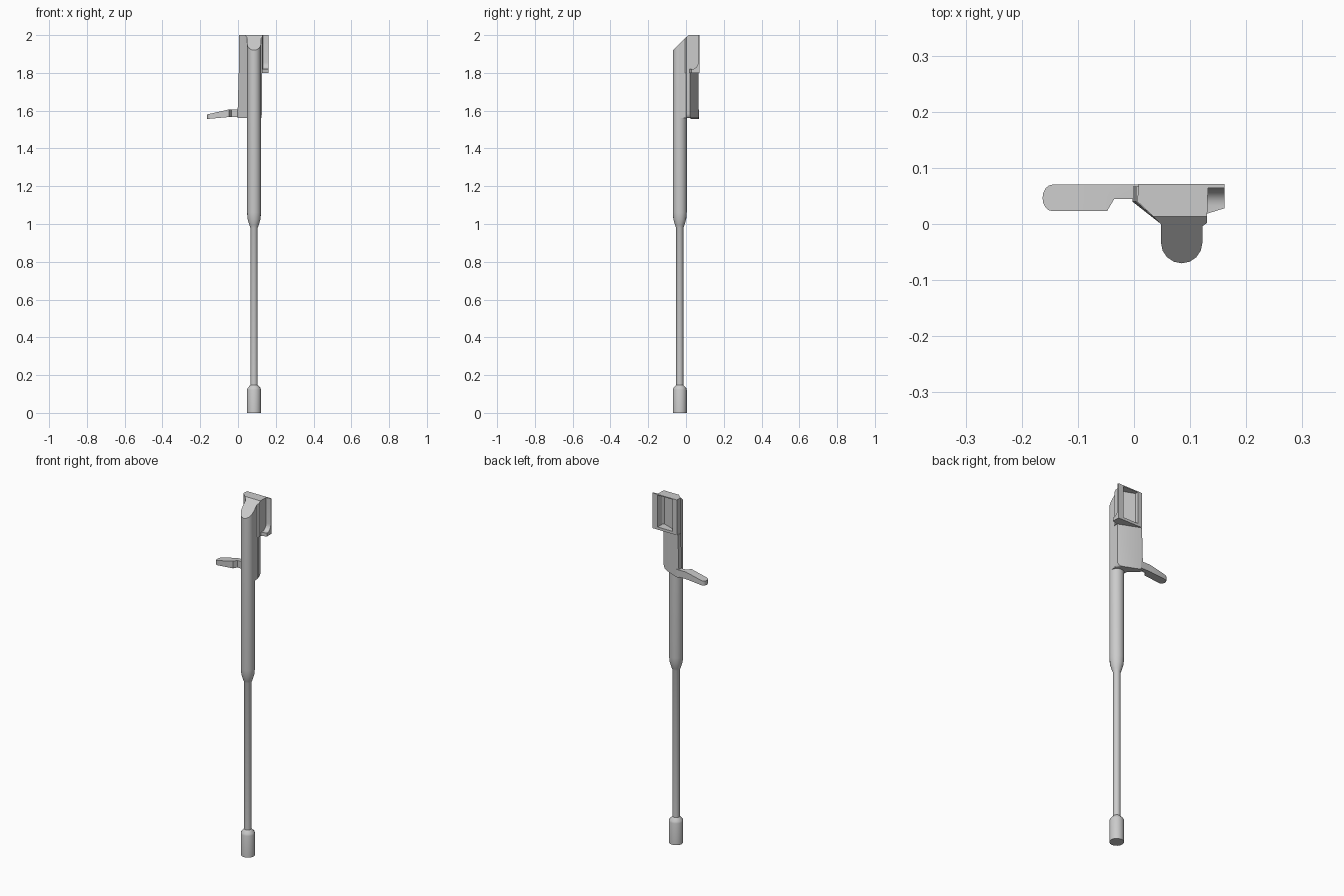
import bpy, bmesh, math
from mathutils import Vector

if "Cube" in bpy.data.objects:
    bpy.data.objects.remove(bpy.data.objects["Cube"])

AX, AY = 0.085, -0.033   # barrel axis


def finish(name, bm, smooth=True):
    bmesh.ops.recalc_face_normals(bm, faces=bm.faces)
    me = bpy.data.meshes.new(name)
    bm.to_mesh(me)
    bm.free()
    ob = bpy.data.objects.new(name, me)
    bpy.context.collection.objects.link(ob)
    if smooth:
        bpy.ops.object.select_all(action='DESELECT')
        ob.select_set(True)
        bpy.context.view_layer.objects.active = ob
        bpy.ops.object.shade_smooth_by_angle(angle=math.radians(35))
    return ob


def prism(points, offset):
    """Extrude a flat polygon of 3D points along an offset."""
    bm = bmesh.new()
    face = bm.faces.new([bm.verts.new(p) for p in points])
    out = bmesh.ops.extrude_face_region(bm, geom=[face])
    bmesh.ops.translate(bm, vec=offset,
                        verts=[g for g in out['geom'] if isinstance(g, bmesh.types.BMVert)])
    return bm


def prism_z(poly, z0, z1):
    return prism([(x, y, z0) for x, y in poly], (0, 0, z1 - z0))


def lathe(profile, sides=16):
    """Stack rings of (radius, z) around the barrel axis, capped at both ends."""
    bm = bmesh.new()
    rings = [[bm.verts.new((AX + r * math.sin(2 * math.pi * i / sides),
                            AY + r * math.cos(2 * math.pi * i / sides), z))
              for i in range(sides)] for r, z in profile]
    for a, b in zip(rings, rings[1:]):
        for i in range(sides):
            j = (i + 1) % sides
            bm.faces.new((a[i], a[j], b[j], b[i]))
    bm.faces.new(rings[0])
    bm.faces.new(rings[-1])
    return bm


def slice_top(bm):
    """Cut the slanted front of the top end and close it."""
    cut = bmesh.ops.bisect_plane(bm, geom=bm.verts[:] + bm.edges[:] + bm.faces[:],
                                 plane_co=(0, 0.013, 2.0),
                                 plane_no=Vector((0, -0.08, 0.083)).normalized(),
                                 clear_outer=True)
    edges = [e for e in cut['geom_cut'] if isinstance(e, bmesh.types.BMEdge)]
    bmesh.ops.holes_fill(bm, edges=edges, sides=0)


# Barrel with muzzle collar, thin tube, taper and thick jacket
bm = lathe([(0.037, 0), (0.037, 0.122), (0.034, 0.132), (0.019, 0.148), (0.019, 0.98),
            (0.024, 0.992), (0.034, 1.025), (0.037, 1.06), (0.037, 2.0)])
slice_top(bm)
finish("barrel", bm)

# Upper receiver: the tall angled housing behind the barrel
bm = prism_z([(0.008, 0.071), (0.006, 0.04), (0.035, 0.013), (0.048, 0.0), (0.048, AY),
              (0.122, AY), (0.122, -0.004), (0.13, 0.002), (0.132, 0.071)], 1.8, 2.0)
# slice only the part in front of the flat top
bmesh.ops.bisect_plane(bm, geom=bm.verts[:] + bm.edges[:] + bm.faces[:],
                       plane_co=(0, 0.013, 0), plane_no=(0, 1, 0))
for v in bm.verts:
    if v.co.z > 1.9 and v.co.y < 0.013:
        v.co.z = 2.0 + (v.co.y - 0.013) * 0.08 / 0.083
upper = finish("upper_receiver", bm, False)

# Pocket open to the back of the upper receiver
cutter = finish("pocket_cutter", prism_z([(0.035, 0.09), (0.035, 0.052), (0.122, 0.02),
                                          (0.128, 0.03), (0.128, 0.09)], 1.815, 1.995), False)
cutter.hide_render = True
cutter.hide_viewport = True
cutter.display_type = 'WIRE'
mod = upper.modifiers.new("pocket", 'BOOLEAN')
mod.operation = 'DIFFERENCE'
mod.solver = 'EXACT'
mod.object = cutter

# Side port: thin back plate curving into a bottom ledge
arc = [(0.034 + 0.03 * math.cos(t * math.pi / 12), 1.856 - 0.036 * math.sin(t * math.pi / 12))
       for t in range(7)]
port = [(0.018, 1.8), (0.071, 1.8), (0.071, 2.0), (0.064, 2.0)] + arc + [(0.018, 1.82)]
bm = prism([(0.129, y, z) for y, z in port], (0.032, 0, 0))
# slant the ledge front
for v in bm.verts:
    if v.co.x > 0.15 and v.co.y < 0.03:
        v.co.y += 0.010
finish("side_port", bm)

# Lower receiver: wedge with a slanted back panel and rounded lower corner
bm = prism_z([(-0.003, 0.067), (-0.003, 0.04), (0.048, 0.0), (0.048, AY), (0.122, AY),
              (0.122, 0.0), (0.126, 0.002), (0.126, 0.02), (0.012, 0.067)], 1.56, 1.801)
corner = [e for e in bm.edges
          if all(v.co.z < 1.57 and v.co.x > 0.124 for v in e.verts)]
bmesh.ops.bevel(bm, geom=corner, offset=0.025, segments=4, profile=0.5, affect='EDGES')
# left wall steps in towards the top
for v in bm.verts:
    if v.co.z > 1.79 and v.co.x < 0.0:
        v.co.x = 0.004
finish("lower_receiver", bm)

# Bolt handle: flat paddle with rounded tip and a narrow neck, drooping outward
tip = [(-0.146 - 0.017 * math.sin(a), 0.0465 + 0.0235 * math.cos(a))
       for a in (i * math.pi / 8 for i in range(9))]
bm = prism_z(tip + [(-0.048, 0.023), (-0.035, 0.045), (0.012, 0.045), (0.012, 0.07)], 0, 1)
bmesh.ops.bisect_plane(bm, geom=bm.verts[:] + bm.edges[:] + bm.faces[:],
                       plane_co=(-0.05, 0, 0), plane_no=(1, 0, 0))
for v in bm.verts:
    droop = max(0.0, -0.05 - v.co.x) / 0.113
    low, high = 1.566 - 0.010 * droop, 1.606 - 0.026 * droop
    v.co.z = low + (high - low) * v.co.z
finish("bolt_handle", bm)
